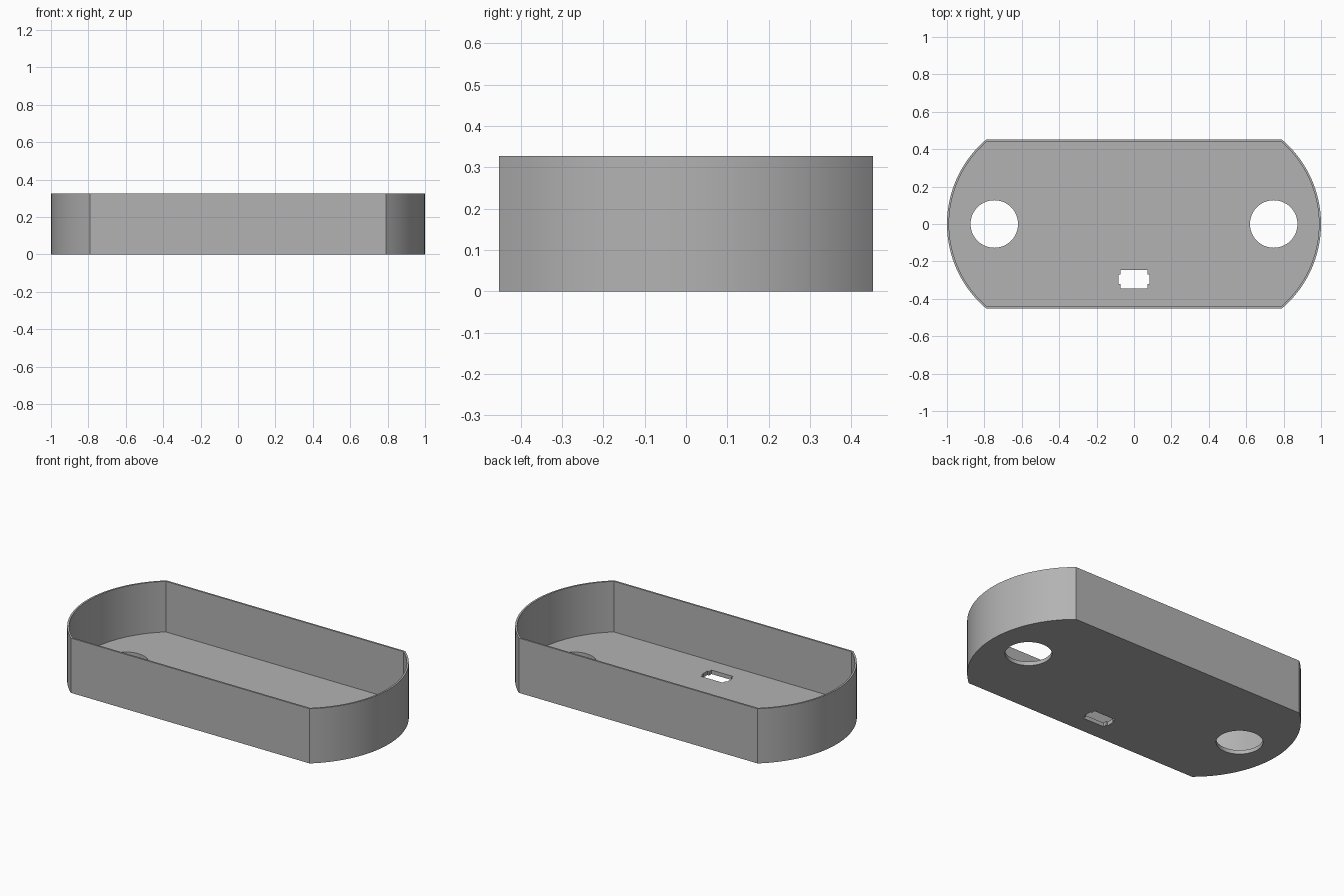
import bpy, bmesh
from math import asin, cos, sin, sqrt, pi, radians

cube = bpy.data.objects.get("Cube")
if cube:
    bpy.data.objects.remove(cube, do_unlink=True)

HALF_WIDTH, CORNER_X, HEIGHT = 0.452, 0.79, 0.327
FLOOR, WALL = 0.024, 0.011
SAGITTA = 1 - CORNER_X
RADIUS = (HALF_WIDTH ** 2 + SAGITTA ** 2) / (2 * SAGITTA)

grey = bpy.data.materials.new("plain grey")
grey.use_nodes = True
colour = (0.45, 0.45, 0.45, 1)
grey.diffuse_color = colour
grey.node_tree.nodes["Principled BSDF"].inputs["Base Color"].default_value = colour


def outline(inset, segments=32):
    """Straight long sides joined by shallow round ends."""
    r, w = RADIUS - inset, HALF_WIDTH - inset
    a = asin(w / r)
    end = [(1 - RADIUS + r * cos(t), r * sin(t))
           for t in (-a + 2 * a * i / segments for i in range(segments + 1))]
    return end + [(-x, -y) for x, y in end]


def circle(cx, r, segments=64):
    return [(cx + r * cos(2 * pi * i / segments), r * sin(2 * pi * i / segments))
            for i in range(segments)]


def prism(name, points, z0, z1):
    bm = bmesh.new()
    face = bm.faces.new([bm.verts.new((x, y, z0)) for x, y in points])
    top = bmesh.ops.extrude_face_region(bm, geom=[face])["geom"]
    verts = [v for v in top if isinstance(v, bmesh.types.BMVert)]
    bmesh.ops.translate(bm, vec=(0, 0, z1 - z0), verts=verts)
    bmesh.ops.recalc_face_normals(bm, faces=bm.faces)
    mesh = bpy.data.meshes.new(name)
    bm.to_mesh(mesh)
    bm.free()
    mesh.materials.append(grey)
    obj = bpy.data.objects.new(name, mesh)
    bpy.context.collection.objects.link(obj)
    return obj


def cut(target, cutter):
    cutter.hide_render = True
    mod = target.modifiers.new("cut", "BOOLEAN")
    mod.operation, mod.solver, mod.object = "DIFFERENCE", "EXACT", cutter
    bpy.context.view_layer.objects.active = target
    bpy.ops.object.modifier_apply(modifier=mod.name)
    bpy.data.objects.remove(cutter, do_unlink=True)


# Open tray
tray = prism("tray", outline(0), 0, HEIGHT)
cut(tray, prism("cavity", outline(WALL), FLOOR, HEIGHT + 0.1))

# Round holes near both ends
for side in (-1, 1):
    cut(tray, prism("round_hole", circle(side * 0.747, 0.127), -0.1, 0.1))

# Port slot with notched corners, near the front wall
quarter = [(0.083, 0.026), (0.072, 0.026), (0.072, 0.049)]
half = quarter + [(-x, y) for x, y in reversed(quarter)]
slot = half + [(-x, -y) for x, y in half]
cut(tray, prism("port_slot", [(x, y - 0.295) for x, y in slot], -0.1, 0.1))

# Smooth round ends, crisp edges
bpy.ops.object.select_all(action="DESELECT")
tray.select_set(True)
bpy.context.view_layer.objects.active = tray
bpy.ops.object.shade_smooth_by_angle(angle=radians(25))
